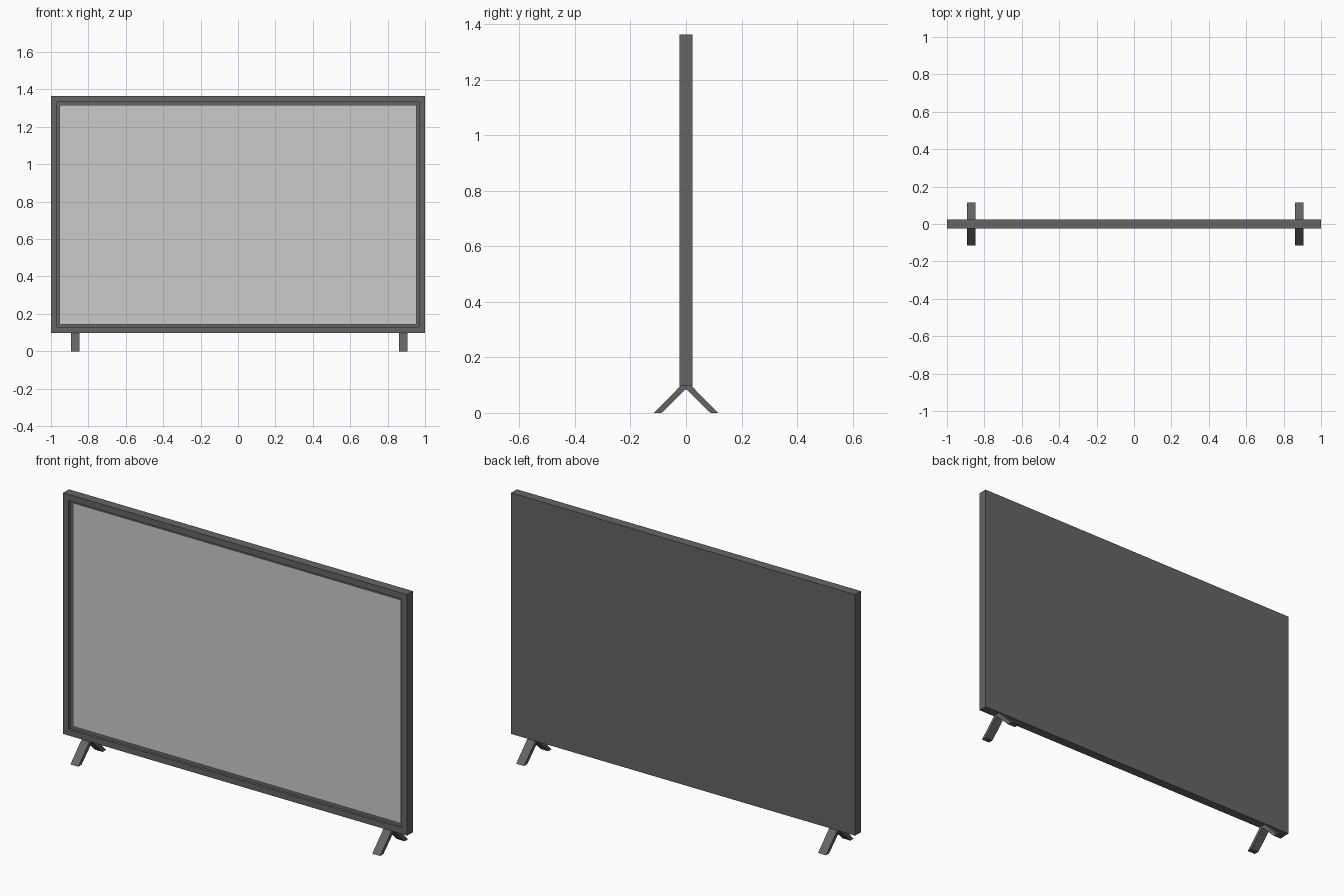
import bpy, bmesh

if "Cube" in bpy.data.objects:
    bpy.data.objects.remove(bpy.data.objects["Cube"])

def material(name, v):
    m = bpy.data.materials.new(name)
    m.diffuse_color = (v, v, v, 1)
    m.use_nodes = True
    m.node_tree.nodes["Principled BSDF"].inputs["Base Color"].default_value = m.diffuse_color
    return m

dark = material("dark_plastic", 0.13)

def add_object(name, bm, mat=None):
    bmesh.ops.recalc_face_normals(bm, faces=bm.faces)
    me = bpy.data.meshes.new(name)
    bm.to_mesh(me)
    bm.free()
    ob = bpy.data.objects.new(name, me)
    if mat:
        me.materials.append(mat)
    bpy.context.collection.objects.link(ob)
    return ob

X, Z0, Z1, Y = 1.0, 0.097, 1.364, 0.024   # casing extents
BEZEL, RECESS = 0.046, 0.015

# casing: a box whose front face is inset, with the inner face pushed back
bm = bmesh.new()
bmesh.ops.create_cube(bm, size=1)
for v in bm.verts:
    v.co = (v.co.x * 2 * X, v.co.y * 2 * Y, (Z0 + Z1) / 2 + v.co.z * (Z1 - Z0))
bm.normal_update()
front = min(bm.faces, key=lambda f: f.calc_center_median().y)
bmesh.ops.inset_region(bm, faces=[front], thickness=BEZEL)
walls = bmesh.ops.extrude_discrete_faces(bm, faces=[front])
panel = walls["faces"][0]
bmesh.ops.translate(bm, verts=panel.verts, vec=(0, RECESS, 0))
bmesh.ops.delete(bm, geom=[panel], context='FACES_ONLY')  # opening for the screen
add_object("casing", bm, dark)

# screen: flat panel closing the recess
bm = bmesh.new()
sx, ys = X - BEZEL, -Y + RECESS
bm.faces.new([bm.verts.new(p) for p in (
    (-sx, ys, Z0 + BEZEL), (sx, ys, Z0 + BEZEL),
    (sx, ys, Z1 - BEZEL), (-sx, ys, Z1 - BEZEL))])
screen = add_object("screen", bm)
if screen.data.polygons[0].normal.y > 0:
    screen.data.flip_normals()

# feet: upside-down V profile extruded sideways
half = [(0.020, Z0), (0.115, 0), (0.088, 0)]
profile = half + [(0, 0.086)] + [(-y, z) for y, z in reversed(half)]
for name, x in (("left_foot", -0.894), ("right_foot", 0.861)):
    bm = bmesh.new()
    face = bm.faces.new([bm.verts.new((x, y, z)) for y, z in profile])
    ext = bmesh.ops.extrude_face_region(bm, geom=[face])
    bmesh.ops.translate(bm, vec=(0.046, 0, 0),
                        verts=[g for g in ext["geom"] if isinstance(g, bmesh.types.BMVert)])
    add_object(name, bm, dark)
